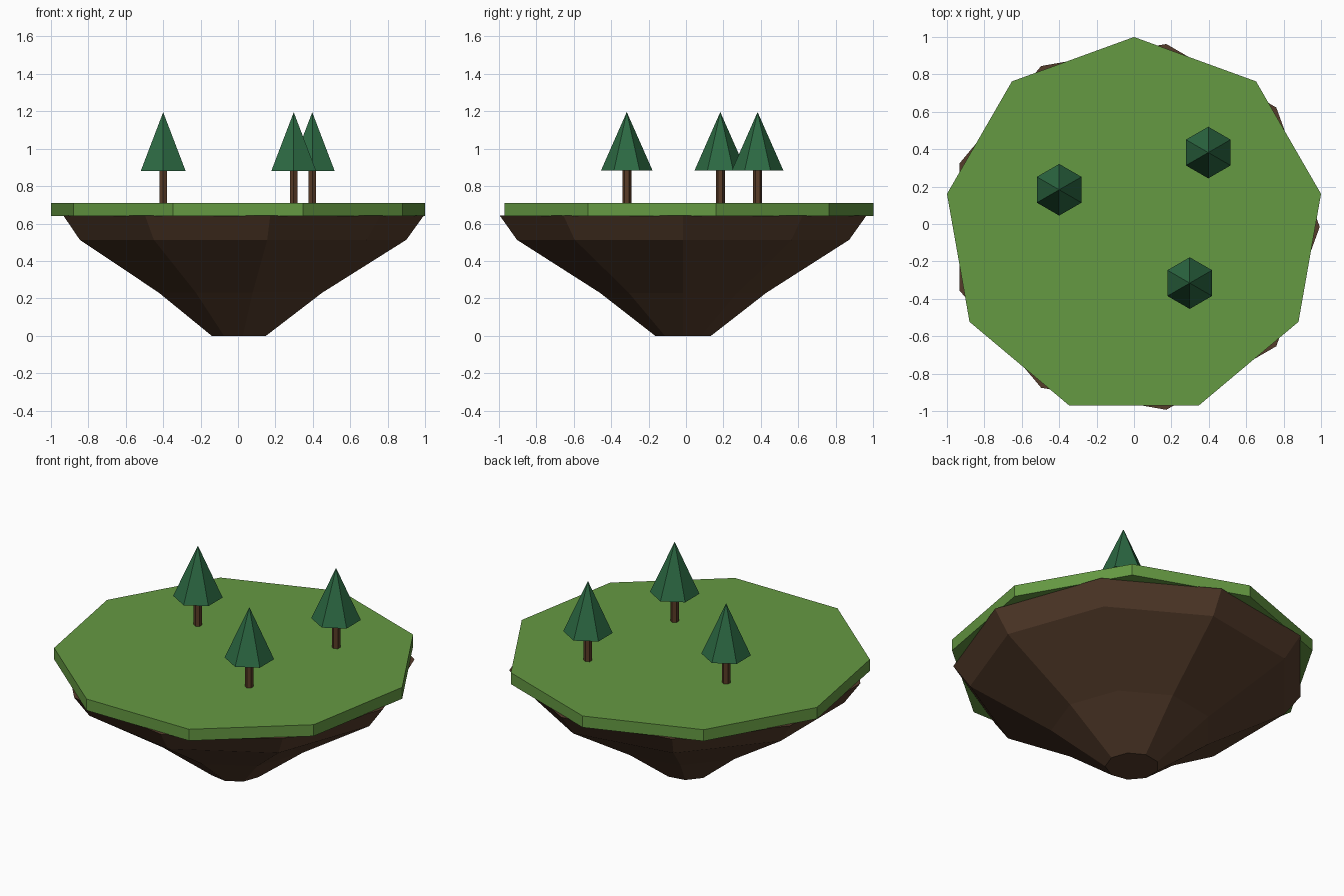
import bpy, bmesh
from math import sin, cos, tau

if "Cube" in bpy.data.objects:
    bpy.data.objects.remove(bpy.data.objects["Cube"])

CY = -0.0155


def material(name, rgb):
    m = bpy.data.materials.new(name)
    m.diffuse_color = (*rgb, 1)
    m.use_nodes = True
    m.node_tree.nodes["Principled BSDF"].inputs["Base Color"].default_value = m.diffuse_color
    return m


GRASS = material("grass_green", (0.13, 0.32, 0.055))
ROCK = material("earth_brown", (0.09, 0.045, 0.024))
BARK = material("bark_brown", (0.10, 0.045, 0.02))
LEAF = material("leaf_green", (0.025, 0.14, 0.055))


def loft(name, sides, profile, mat, loc, phase=0.0):
    """Closed faceted solid from (radius, z) rings; radius 0 makes a point."""
    bm = bmesh.new()
    rings = []
    for r, z in profile:
        if r == 0:
            rings.append([bm.verts.new((0, 0, z))] * sides)
        else:
            angles = [phase + tau * i / sides for i in range(sides)]
            rings.append([bm.verts.new((r * cos(a), r * sin(a), z)) for a in angles])
    for lo, hi in zip(rings, rings[1:]):
        for i in range(sides):
            j = (i + 1) % sides
            quad = [lo[i], lo[j], hi[j], hi[i]]
            bm.faces.new(list(dict.fromkeys(quad)))
    for ring in (rings[0], rings[-1]):
        if len(set(ring)) > 1:
            bm.faces.new(ring)
    bmesh.ops.recalc_face_normals(bm, faces=bm.faces)
    mesh = bpy.data.meshes.new(name)
    bm.to_mesh(mesh)
    bm.free()
    mesh.materials.append(mat)
    ob = bpy.data.objects.new(name, mesh)
    ob.location = loc
    bpy.context.collection.objects.link(ob)
    return ob


# Tapering rock underside
loft("island_rock", 9, [(0.15, 0), (0.45, 0.23), (0.90, 0.513), (0.993, 0.642)],
     ROCK, (0, CY, 0))

# Grass slab, turned so a corner points to the back
loft("grass_top", 9, [(1.0154, 0.64), (1.0154, 0.71)], GRASS, (0, CY, 0), tau / 4)

# Trees
for n, (x, y) in enumerate([(-0.4, 0.183), (0.397, 0.382), (0.298, -0.316)], 1):
    loft(f"tree_trunk_{n}", 6, [(0.024, 0.69), (0.024, 0.90)], BARK, (x, y, 0), tau / 4)
    loft(f"tree_foliage_{n}", 6, [(0.138, 0.882), (0, 1.195)], LEAF, (x, y, 0), tau / 4)
